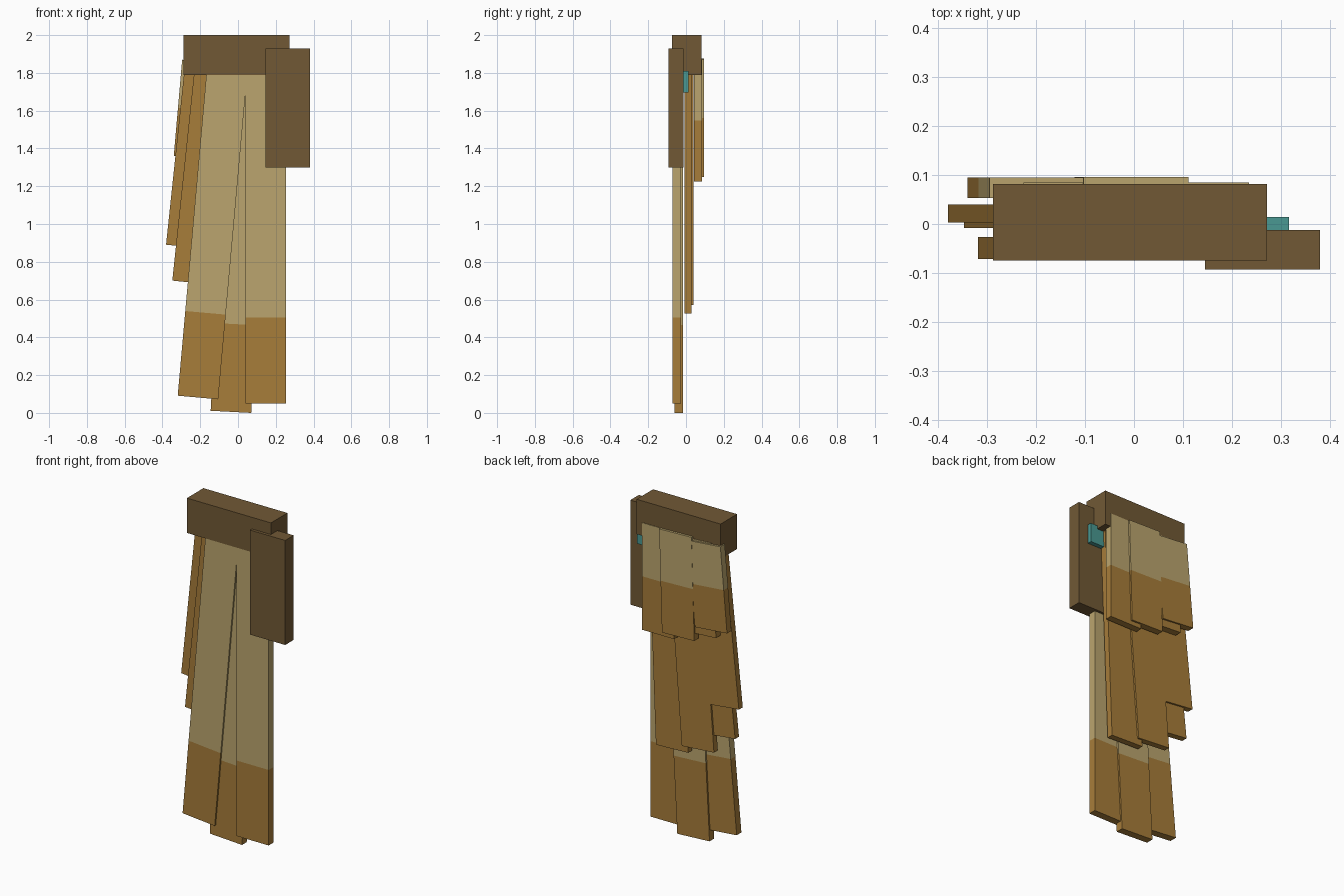
import bpy, bmesh, math
from mathutils import Matrix, Vector

cube = bpy.data.objects.get("Cube")
if cube:
    bpy.data.objects.remove(cube, do_unlink=True)


def material(name, rgb):
    """Flat colour given as sRGB bytes, stored as linear."""
    lin = [((c / 255 + 0.055) / 1.055) ** 2.4 for c in rgb] + [1]
    m = bpy.data.materials.new(name)
    m.use_nodes = True
    m.diffuse_color = lin
    m.node_tree.nodes["Principled BSDF"].inputs["Base Color"].default_value = lin
    return m


dark_brown = material("dark brown", (113, 89, 53))
tan = material("tan", (187, 165, 110))
ochre = material("ochre", (167, 125, 58))
teal = material("teal", (74, 153, 146))


def block_mesh(lo, hi):
    """Box between two opposite corners."""
    bm = bmesh.new()
    bmesh.ops.create_cube(bm, size=1)
    for v in bm.verts:
        v.co = [hi[i] if v.co[i] > 0 else lo[i] for i in range(3)]
    return bm


def finish(bm, name, mats):
    mesh = bpy.data.meshes.new(name)
    bm.to_mesh(mesh)
    bm.free()
    for m in mats:
        mesh.materials.append(m)
    obj = bpy.data.objects.new(name, mesh)
    bpy.context.collection.objects.link(obj)
    return obj


def feather(name, x, z, tilt, length, y, thick, tip):
    """Slat hung at an angle; (x, z) is its lower +x corner, tip is the ochre share."""
    bm = block_mesh((-0.215, 0, 0), (0, thick, length))
    if tip < 1:
        bmesh.ops.bisect_plane(bm, geom=bm.verts[:] + bm.edges[:] + bm.faces[:],
                               plane_co=Vector((0, 0, length * tip)),
                               plane_no=Vector((0, 0, 1)))
    for f in bm.faces:
        f.material_index = int(f.calc_center_median().z < length * tip)
    bm.transform(Matrix.Translation((x, y, z)) @
                 Matrix.Rotation(math.radians(tilt), 4, 'Y'))
    bm.normal_update()
    finish(bm, name, [tan, ochre])


# Shoulder bar, outer arm plate and joint peg
finish(block_mesh((-0.288, -0.075, 1.79), (0.272, 0.082, 2.0)), "shoulder_bar", [dark_brown])
finish(block_mesh((0.145, -0.093, 1.3), (0.38, -0.012, 1.93)), "arm_plate", [dark_brown])
finish(block_mesh((0.2, -0.012, 1.695), (0.317, 0.014, 1.81)), "joint_peg", [teal])

# Rows of feathers: x, z, tilt, length, y
rows = {
    "long_feather": (0.045, 0.25, [
        (0.255, 0.05, 0, 1.82, -0.072),
        (0.07, 0.0, 3, 1.86, -0.062),
        (-0.105, 0.072, 5.1, 1.8, -0.072)]),
    "middle_feather": (0.037, 1, [
        (0.18, 0.525, 2.2, 1.32, -0.008),
        (0.0, 0.57, 4.4, 1.28, 0.003),
        (-0.134, 0.678, 6, 1.17, -0.008),
        (-0.167, 0.868, 6, 0.98, 0.003)]),
    "short_feather": (0.042, 0.5, [
        (0.235, 1.225, 0, 0.645, 0.043),
        (0.093, 1.25, 1.7, 0.62, 0.054),
        (-0.045, 1.293, 3.4, 0.565, 0.043),
        (-0.126, 1.341, 5, 0.512, 0.053)]),
}
for row, (thick, tip, slats) in rows.items():
    for i, (x, z, tilt, length, y) in enumerate(slats):
        feather(f"{row}_{i + 1}", x, z, tilt, length, y, thick, tip)
